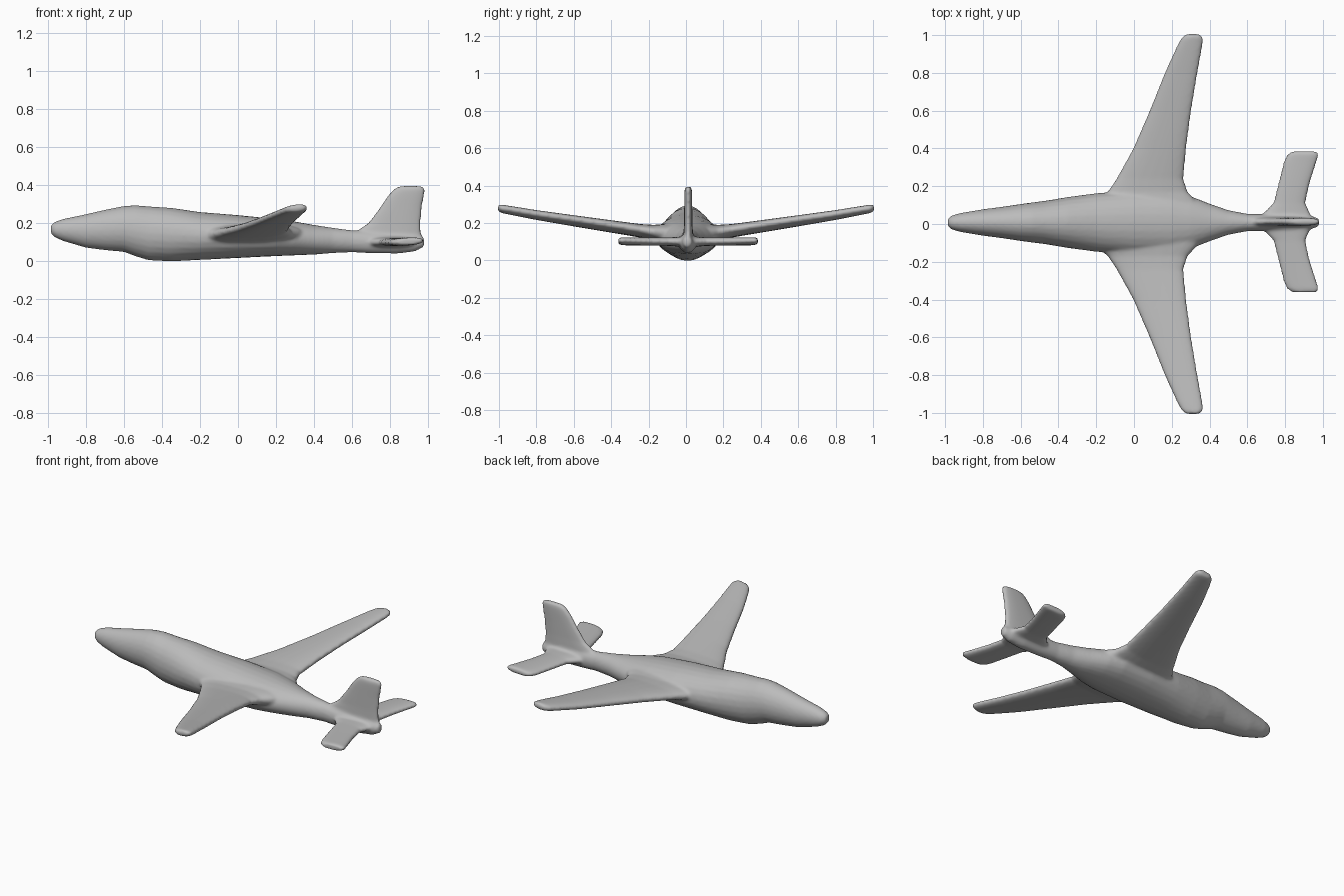
import bpy, bmesh, math

grey = bpy.data.materials.new("plain grey")
grey.diffuse_color = (0.5, 0.5, 0.5, 1)
N = 24


def loft(name, rings):
    """Skin a list of closed rings and cap both ends."""
    bm = bmesh.new()
    loops = [[bm.verts.new(p) for p in ring] for ring in rings]
    for a, b in zip(loops, loops[1:]):
        for i in range(N):
            j = (i + 1) % N
            bm.faces.new((a[i], a[j], b[j], b[i]))
    bm.faces.new(loops[0][::-1])
    bm.faces.new(loops[-1])
    bmesh.ops.recalc_face_normals(bm, faces=bm.faces)
    mesh = bpy.data.meshes.new(name)
    bm.to_mesh(mesh)
    bm.free()
    ob = bpy.data.objects.new(name, mesh)
    bpy.context.collection.objects.link(ob)
    return ob


def angles():
    return [2 * math.pi * i / N for i in range(N)]


def slab(lead, trail, thick):
    """Rounded blade section as (chord position, thickness offset) pairs."""
    mid, half = (lead + trail) / 2, (trail - lead) / 2
    out = []
    for a in angles():
        c, s = math.cos(a), math.sin(a)
        out.append((mid + half * math.copysign(abs(c) ** 0.8, c),
                    thick / 2 * math.copysign(abs(s) ** 0.8, s)))
    return out


# fuselage: x, half width, bottom z, top z
body = [(-0.985, 0.022, 0.145, 0.19), (-0.965, 0.037, 0.125, 0.206), (-0.92, 0.05, 0.105, 0.222),
        (-0.8, 0.07, 0.07, 0.247), (-0.7, 0.083, 0.057, 0.27), (-0.6, 0.098, 0.048, 0.29),
        (-0.54, 0.106, 0.025, 0.294), (-0.47, 0.115, 0.004, 0.288), (-0.35, 0.135, -0.002, 0.28),
        (-0.2, 0.155, 0.006, 0.258), (0.0, 0.17, 0.016, 0.242), (0.2, 0.165, 0.026, 0.222),
        (0.3, 0.14, 0.03, 0.208), (0.4, 0.1, 0.034, 0.19), (0.5, 0.065, 0.042, 0.175),
        (0.6, 0.046, 0.046, 0.162), (0.7, 0.044, 0.041, 0.155), (0.84, 0.044, 0.039, 0.145),
        (0.93, 0.036, 0.05, 0.138), (0.98, 0.022, 0.075, 0.125)]
fuselage = loft("aircraft", [
    [(x, 0.008 + w * math.cos(a), (lo + hi) / 2 + (hi - lo) / 2 * math.sin(a)) for a in angles()]
    for x, w, lo, hi in body])

# main wing: y, leading x, trailing x, middle z, thickness
wing = [(0.0, -0.26, 0.4, 0.135, 0.14), (0.12, -0.2, 0.33, 0.14, 0.11), (0.17, -0.14, 0.285, 0.147, 0.085),
        (0.24, -0.093, 0.262, 0.158, 0.07), (0.4, -0.005, 0.277, 0.182, 0.062), (0.6, 0.082, 0.303, 0.212, 0.055),
        (0.8, 0.162, 0.337, 0.243, 0.049), (0.94, 0.226, 0.362, 0.268, 0.045),
        (0.985, 0.25, 0.366, 0.276, 0.043), (1.006, 0.278, 0.347, 0.28, 0.034)]
# tailplane: same columns
tail = [(0.0, 0.62, 0.96, 0.1, 0.07), (0.05, 0.69, 0.93, 0.1, 0.052), (0.1, 0.738, 0.908, 0.101, 0.045),
        (0.2, 0.763, 0.93, 0.101, 0.043), (0.32, 0.793, 0.968, 0.102, 0.041),
        (0.355, 0.81, 0.979, 0.103, 0.04), (0.373, 0.838, 0.968, 0.104, 0.032)]

parts = [fuselage]
for side in (1, -1):
    for name, rows, shift in (("wing", wing, 0.0), ("tailplane", tail, 0.012)):
        parts.append(loft(name, [
            [(u, shift + side * y, z + v + (u - (le + tr) / 2) * 0.08 * min(1, y * 2))
             for u, v in slab(le, tr, t)] for y, le, tr, z, t in rows]))

# upright fin: z, leading x, trailing x, thickness
fin = [(0.1, 0.54, 0.975, 0.06), (0.15, 0.61, 0.965, 0.05), (0.2, 0.685, 0.963, 0.045),
       (0.28, 0.745, 0.968, 0.043), (0.34, 0.785, 0.98, 0.042), (0.375, 0.815, 0.984, 0.04),
       (0.395, 0.85, 0.972, 0.03)]
parts.append(loft("fin", [[(u, 0.012 + v, z) for u, v in slab(le, tr, t)] for z, le, tr, t in fin]))

# fuse everything into one skin with softly blended joints
bpy.ops.object.select_all(action='DESELECT')
for p in parts:
    p.select_set(True)
bpy.context.view_layer.objects.active = fuselage
bpy.ops.object.join()
fuselage.data.materials.clear()
fuselage.data.materials.append(grey)
skin = fuselage.modifiers.new("fuse", 'REMESH')
skin.mode = 'VOXEL'
skin.voxel_size = 0.009
skin.use_smooth_shade = True
soft = fuselage.modifiers.new("blend", 'SMOOTH')
soft.factor = 0.5
soft.iterations = 6
